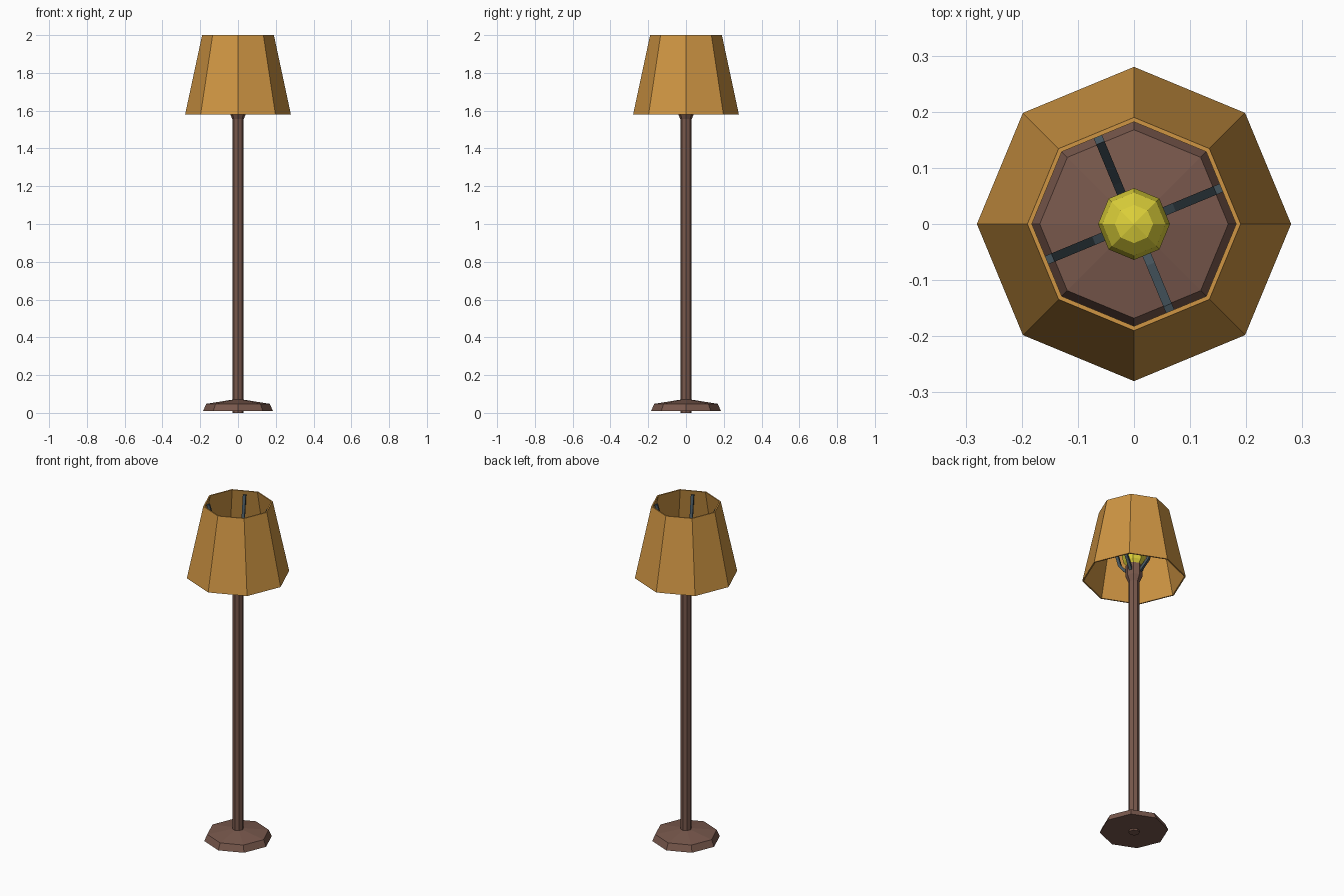
import bpy, bmesh, math
from mathutils import Vector, Matrix

cube = bpy.data.objects.get("Cube")
if cube:
    bpy.data.objects.remove(cube, do_unlink=True)

SIDES = 8


def material(name, colour):
    m = bpy.data.materials.new(name)
    m.use_nodes = True
    m.diffuse_color = (*colour, 1)
    bsdf = next(n for n in m.node_tree.nodes if n.type == 'BSDF_PRINCIPLED')
    bsdf.inputs["Base Color"].default_value = (*colour, 1)
    return m


cloth = material("amber cloth", (0.62, 0.30, 0.056))
wood = material("brown wood", (0.19, 0.098, 0.073))
glow = material("yellow glass", (0.73, 0.64, 0.042))
metal = material("slate metal", (0.06, 0.09, 0.11))


def finish(name, bm, mat):
    bmesh.ops.recalc_face_normals(bm, faces=bm.faces)
    mesh = bpy.data.meshes.new(name)
    bm.to_mesh(mesh)
    bm.free()
    mesh.materials.append(mat)
    obj = bpy.data.objects.new(name, mesh)
    bpy.context.collection.objects.link(obj)
    return obj


def lathe(name, profile, mat, closed=False):
    """Turn a (radius, height) profile into an eight-sided solid."""
    bm = bmesh.new()
    rings = []
    for r, z in profile:
        rings.append([bm.verts.new((r * math.cos(a), r * math.sin(a), z))
                      for a in (math.tau * i / SIDES for i in range(SIDES))])
    pairs = list(zip(rings, rings[1:]))
    if closed:
        pairs.append((rings[-1], rings[0]))
    else:
        bm.faces.new(rings[0])
        bm.faces.new(rings[-1])
    for low, high in pairs:
        for i in range(SIDES):
            j = (i + 1) % SIDES
            bm.faces.new((low[i], low[j], high[j], high[i]))
    bmesh.ops.remove_doubles(bm, verts=bm.verts, dist=0.0005)
    return finish(name, bm, mat)


def arm(name, path, angle, half, mat):
    """Sweep a square bar along a (radius, height) path, then turn it."""
    bm = bmesh.new()
    points = [Vector((r, 0, z)) for r, z in path]
    rings = []
    for i, p in enumerate(points):
        t = (points[min(i + 1, len(points) - 1)] - points[max(i - 1, 0)]).normalized()
        n = Vector((t.z, 0, -t.x)) * half
        s = Vector((0, half, 0))
        rings.append([bm.verts.new(p + v) for v in (n + s, n - s, -n - s, s - n)])
    for a, b in zip(rings, rings[1:]):
        for i in range(4):
            j = (i + 1) % 4
            bm.faces.new((a[i], a[j], b[j], b[i]))
    bm.faces.new(rings[0])
    bm.faces.new(rings[-1])
    bmesh.ops.rotate(bm, verts=bm.verts, matrix=Matrix.Rotation(angle, 3, 'Z'))
    return finish(name, bm, mat)


# Stand
lathe("base", [(0.185, 0.01), (0.168, 0.048), (0.03, 0.07)], wood)
lathe("pole", [(0.03, 0), (0.03, 1.57)], wood)
lathe("bulb_socket", [(0.03, 1.555), (0.045, 1.59), (0.045, 1.66)], wood)

# Bulb
lathe("bulb", [(0.035, 1.65), (0.056, 1.68), (0.064, 1.715), (0.064, 1.735),
               (0.056, 1.77), (0.034, 1.795), (0, 1.805)], glow)

# Hollow shade
lathe("shade", [(0.28, 1.58), (0.19, 2.0), (0.182, 2.0), (0.272, 1.58)],
      cloth, closed=True)

# Bent arms carrying the shade
for i in range(4):
    arm(f"shade_arm_{i + 1}", [(0.035, 1.62), (0.085, 1.68), (0.164, 1.98)],
        math.radians(22.5 + 90 * i), 0.008, metal)
